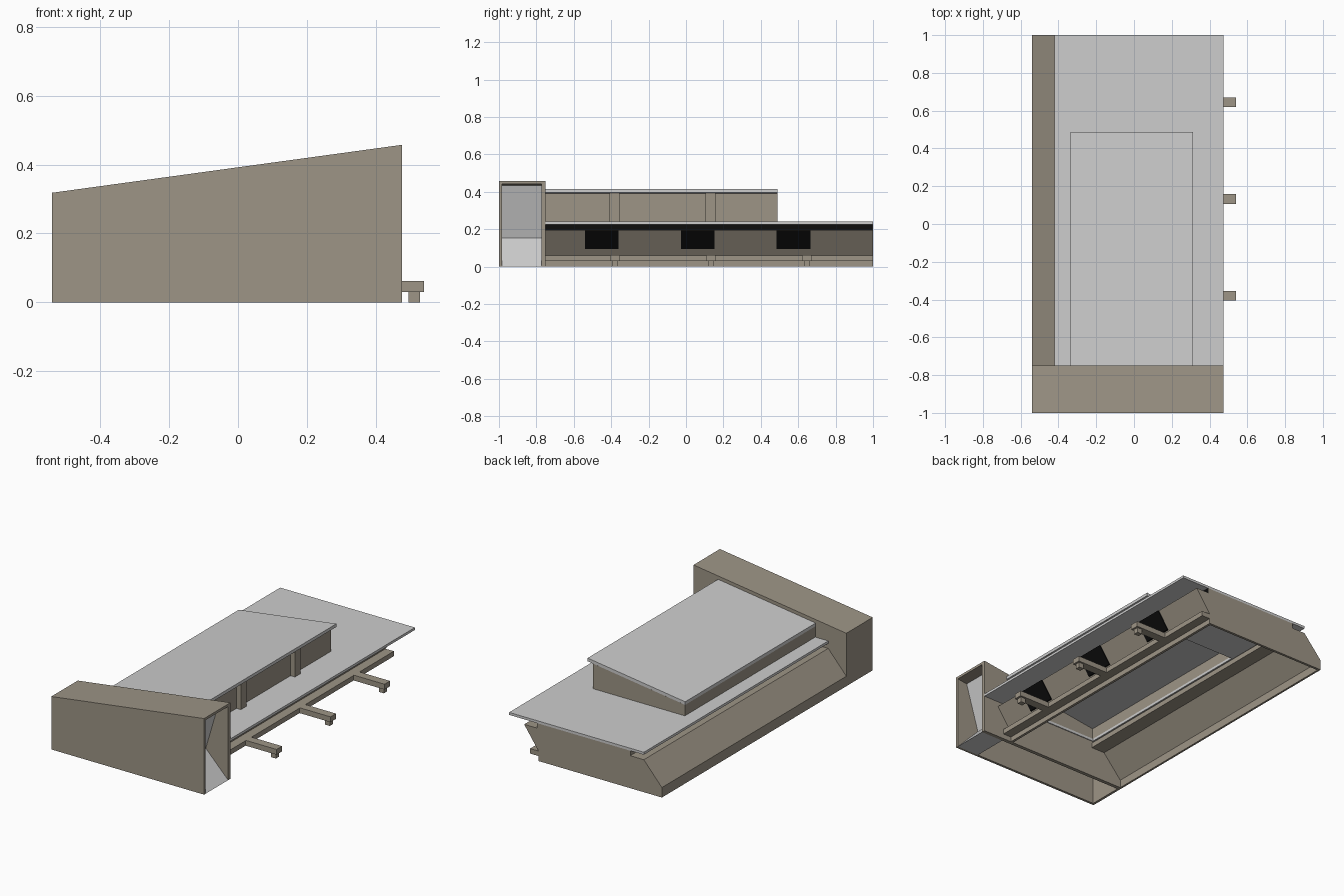
import bpy, bmesh

if "Cube" in bpy.data.objects:
    bpy.data.objects.remove(bpy.data.objects["Cube"])


def material(name, rgb):
    m = bpy.data.materials.new(name)
    m.diffuse_color = (*rgb, 1)
    m.use_nodes = True
    m.node_tree.nodes["Principled BSDF"].inputs["Base Color"].default_value = m.diffuse_color
    return m


BEIGE = material("warm_beige", (0.34, 0.30, 0.24))
GREY = material("light_grey", (0.61, 0.61, 0.61))
BLACK = material("black", (0.004, 0.004, 0.004))


def prism(name, profile, y0, y1, mat):
    """Extrude a closed (x, z) profile along y."""
    bm = bmesh.new()
    face = bm.faces.new([bm.verts.new((x, y0, z)) for x, z in profile])
    ext = bmesh.ops.extrude_face_region(bm, geom=[face])
    verts = [v for v in ext["geom"] if isinstance(v, bmesh.types.BMVert)]
    bmesh.ops.translate(bm, verts=verts, vec=(0, y1 - y0, 0))
    bmesh.ops.recalc_face_normals(bm, faces=bm.faces)
    me = bpy.data.meshes.new(name)
    bm.to_mesh(me)
    bm.free()
    me.materials.append(mat)
    ob = bpy.data.objects.new(name, me)
    bpy.context.collection.objects.link(ob)
    return ob


def box(name, x0, x1, y0, y1, z0, z1, mat):
    return prism(name, [(x0, z0), (x1, z0), (x1, z1), (x0, z1)], y0, y1, mat)


def sheet(name, path, dx, dz, y0, y1, mat):
    """Thin folded panel: an open (x, z) path given thickness by an offset."""
    back = [(x + dx, max(z + dz, 0)) for x, z in reversed(path)]
    return prism(name, path + back, y0, y1, mat)


L, R, INNER = -0.54, 0.475, -0.75

# End housing: two side cheeks, sloped lid and rear wall, open below and right
cheek = [(L, 0), (R, 0), (R, 0.457), (L, 0.318)]
prism("housing_outer_cheek", cheek, -1, -0.985, BEIGE)
prism("housing_inner_cheek", cheek, -0.772, INNER, BEIGE)
prism("housing_lid", [(L, 0.303), (R, 0.442), (R, 0.457), (L, 0.318)], -0.985, -0.772, BEIGE)
box("housing_rear_wall", L, L + 0.015, -0.985, -0.772, 0, 0.304, BEIGE)

# Grey panels recessed in the housing opening
sheet("recess_panel", [(0.326, 0.15), (0.41, 0.435)], -0.012, 0, -0.985, -0.772, GREY)
prism("recess_wedge", [(0.326, 0), (R, 0), (0.326, 0.152)], -0.985, -0.772, GREY)

# Counter body: folded sides and an end cap, hollow underneath
left = [(L, 0), (L, 0.06), (-0.42, 0.195), (-0.33, 0.195), (-0.33, 0.225)]
right = [(0.29, 0.225), (0.29, 0.195), (0.375, 0.195), (0.28, 0.06), (0.28, 0)]
sheet("body_left_side", left, 0.012, -0.012, INNER, 0.99, BEIGE)
prism("body_right_panel", [(0.375, 0.195), (0.28, 0.06), (0.265, 0.06), (0.35, 0.183),
                           (0.275, 0.183), (0.275, 0.195)], INNER, 0.99, BEIGE)
box("body_right_base", 0.265, 0.28, INNER, 0.99, 0, 0.06, BEIGE)
prism("body_end_cap", left + right, 0.985, 1, BEIGE)
box("shadow_strip", 0.278, 0.292, INNER, 0.998, 0.195, 0.225, BLACK)

# Counter top, opened under the riser
top = box("counter_top", -0.42, R, INNER, 1, 0.225, 0.24, GREY)
cutter = box("riser_cutter", -0.322, 0.265, -0.745, 0.475, 0.2, 0.3, GREY)
cutter.hide_render = True
cutter.hide_viewport = True
cut = top.modifiers.new("riser_opening", "BOOLEAN")
cut.operation = "DIFFERENCE"
cut.object = cutter

# Riser: walls and sloped grey shelf
def riser_z(x):
    return 0.306 + (x + 0.335) * 0.138


box("riser_left_wall", -0.334, -0.322, INNER, 0.488, 0.24, riser_z(-0.334), BEIGE)
prism("riser_right_wall", [(0.265, 0.24), (0.277, 0.24), (0.277, riser_z(0.277)),
                           (0.265, riser_z(0.265))], INNER, 0.488, BEIGE)
prism("riser_end_wall", [(-0.334, 0.24), (0.277, 0.24), (0.277, riser_z(0.277)),
                         (-0.334, riser_z(-0.334))], 0.475, 0.488, BEIGE)
prism("riser_shelf", [(-0.336, 0.306), (0.312, riser_z(0.312)), (0.312, riser_z(0.312) + 0.019),
                      (-0.336, 0.325)], INNER, 0.488, GREY)
for i, y in enumerate((-0.383, 0.13)):
    prism(f"riser_post_{i}", [(0.277, 0.24), (0.306, 0.24), (0.306, riser_z(0.306)),
                              (0.277, riser_z(0.277))], y - 0.027, y + 0.027, BEIGE)

# Foot rail with arms and small feet
box("foot_rail", 0.28, 0.335, INNER, 1, 0.03, 0.06, BEIGE)
for i, y in enumerate((-0.38, 0.132, 0.645)):
    box(f"rail_arm_{i}", 0.335, 0.54, y - 0.026, y + 0.026, 0.03, 0.062, BEIGE)
    box(f"rail_foot_{i}", 0.495, 0.528, y - 0.015, y + 0.015, 0, 0.03, BEIGE)

# Black vents lying on the sloped right panel
for i, y in enumerate((-0.45, 0.062, 0.575)):
    sheet(f"vent_{i}", [(0.381, 0.194), (0.312, 0.095)], -0.009, 0, y - 0.09, y + 0.09, BLACK)
